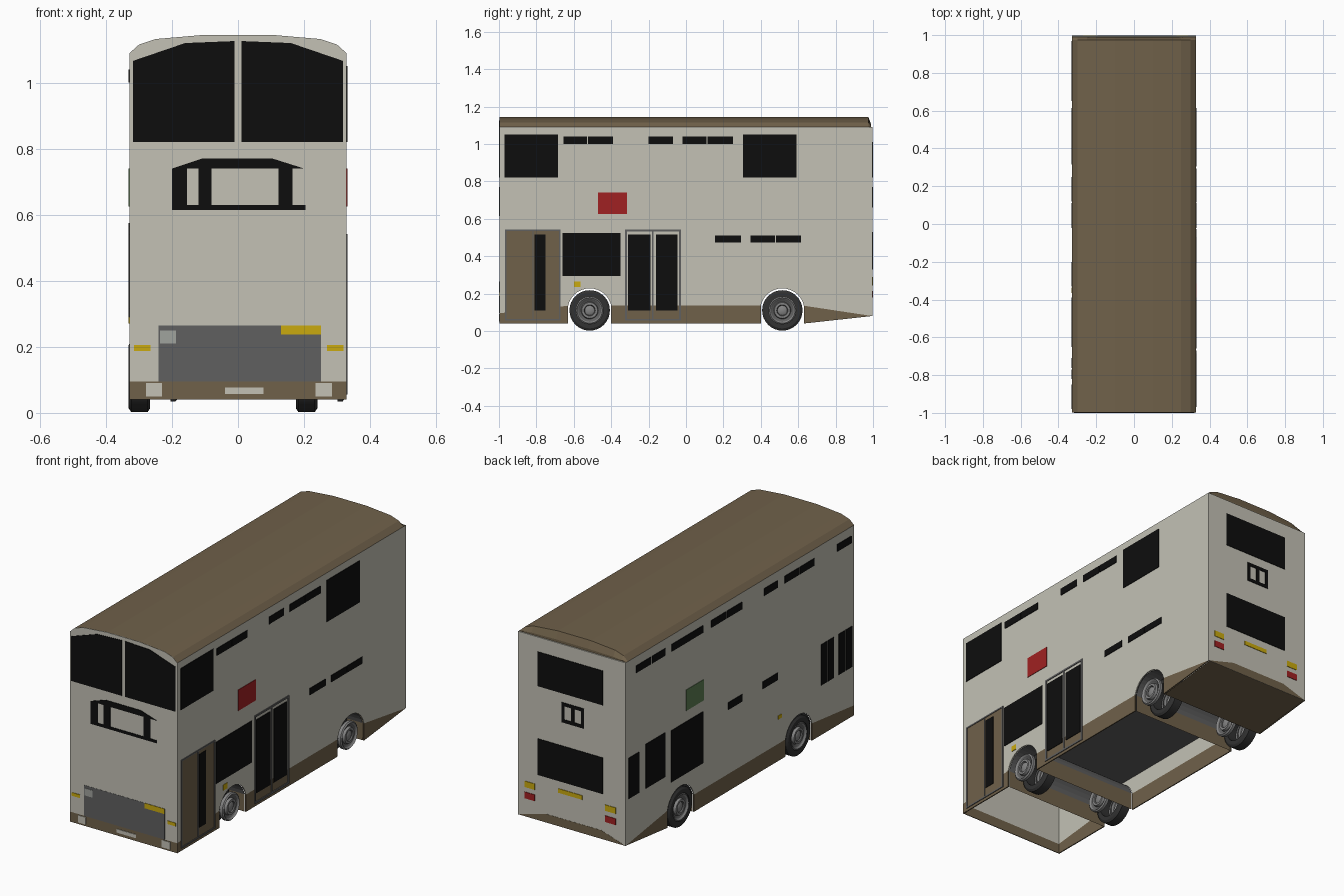
import bpy, bmesh, math

if "Cube" in bpy.data.objects:
    bpy.data.objects.remove(bpy.data.objects["Cube"])


def material(name, rgb):
    m = bpy.data.materials.new(name)
    lin = [(c / 255 / 12.92 if c < 11 else ((c / 255 + 0.055) / 1.055) ** 2.4) for c in rgb]
    m.diffuse_color = (*lin, 1)
    m.use_nodes = True
    m.node_tree.nodes["Principled BSDF"].inputs["Base Color"].default_value = m.diffuse_color
    return m


CREAM = material("cream", (195, 193, 181))
BROWN = material("brown", (112, 97, 74))
BLACK = material("black", (13, 13, 13))
GREY = material("panel grey", (96, 96, 96))
PALE = material("pale grey", (160, 163, 158))
YELLOW = material("yellow", (202, 170, 15))
RED = material("red", (160, 33, 34))
GREEN = material("green", (92, 124, 82))
TYRE = material("tyre", (50, 50, 50))
HUB = material("hub grey", (132, 132, 132))

W = 0.328          # half width of the body
ARCH_R = 0.118     # wheel arch radius
AXLES = (-0.515, 0.515)
AXLE_Z = 0.11
SKIRT = 0.135


def finish(name, bm, mats, normals=True):
    if normals:
        bmesh.ops.recalc_face_normals(bm, faces=bm.faces)
    me = bpy.data.meshes.new(name)
    bm.to_mesh(me)
    bm.free()
    for m in mats:
        me.materials.append(m)
    ob = bpy.data.objects.new(name, me)
    bpy.context.collection.objects.link(ob)
    return ob


def rect(u0, u1, v0, v1):
    return [(u0, v0), (u1, v0), (u1, v1), (u0, v1)]


def frame(u0, u1, v0, v1, t=0.01):
    return [rect(u0, u0 + t, v0, v1), rect(u1 - t, u1, v0, v1),
            rect(u0 + t, u1 - t, v1 - t, v1), rect(u0 + t, u1 - t, v0, v0 + t)]


def plates(name, mat, side, polys, base, thick=0.003):
    """Flat outlines on one side of the bus, from distance base outward by thick."""
    sign = 1 if side[0] == "+" else -1
    bm = bmesh.new()
    for poly in polys:
        rings = []
        for d in (base, base + thick):
            rings.append([bm.verts.new((sign * d, u, v) if side[1] == "x" else (u, sign * d, v))
                          for u, v in poly])
        a, b = rings
        bm.faces.new(a)
        bm.faces.new(b[::-1])
        for i in range(len(a)):
            j = (i + 1) % len(a)
            bm.faces.new((a[i], b[i], b[j], a[j]))
    return finish(name, bm, [mat])


def sheet(name, mat, path):
    """Sheet following a (y, z) path across the full width."""
    bm = bmesh.new()
    rows = [[bm.verts.new((x, y, z)) for x in (-W + 0.008, W - 0.008)] for y, z in path]
    for p, q in zip(rows, rows[1:]):
        bm.faces.new((p[0], p[1], q[1], q[0]))
    return finish(name, bm, [mat])


# Side walls with wheel arches, and the brown skirts below
def arch(cy):
    a0 = math.asin((SKIRT - AXLE_Z) / ARCH_R)
    return [(cy - ARCH_R * math.cos(a), AXLE_Z + ARCH_R * math.sin(a))
            for a in [a0 + (math.pi - 2 * a0) * i / 14 for i in range(15)]]


f0, f1 = arch(AXLES[0])[0][0], arch(AXLES[0])[-1][0]
r0, r1 = arch(AXLES[1])[0][0], arch(AXLES[1])[-1][0]
wall = [(-0.997, 0.095)] + arch(AXLES[0]) + arch(AXLES[1]) + [(0.996, 0.08), (0.996, 1.0), (0.99, 1.09), (-0.997, 1.09)]
skirts = [[(-0.997, 0.04), (f0, 0.04), (f0, SKIRT), (-0.997, 0.095)],
          rect(f1, r0, 0.04, SKIRT),
          [(r1, 0.04), (0.996, 0.08), (r1, SKIRT)]]
for label, side in (("right", "+x"), ("left", "-x")):
    plates(label + "_wall", CREAM, side, [wall], W - 0.006, 0.006)
    plates(label + "_skirt", BROWN, side, skirts, W - 0.006, 0.006)

# Roof: arched section with a sloping rear end
half = [(W, 1.09), (0.30, 1.115), (0.25, 1.132), (0.10, 1.145)]
crown = half + [(-x, z) for x, z in half[::-1]]
bm = bmesh.new()
rings = [[bm.verts.new((x, y, 1.09 + (z - 1.09) * k)) for x, z in crown]
         for y, k in ((-0.997, 1), (0.975, 1), (0.99, 0.25))]
for a, b in zip(rings, rings[1:]):
    for i in range(len(a)):
        j = (i + 1) % len(a)
        bm.faces.new((a[i], a[j], b[j], b[i]))
bm.faces.new(rings[0])
bm.faces.new(rings[-1])
finish("roof", bm, [BROWN])

# Front and rear walls
plates("front_wall", CREAM, "-y", [[(-W, 0.095), (W, 0.095)] + crown], 0.994, 0.004)
plates("front_skirt", BROWN, "-y", [rect(-W, W, 0.04, 0.095)], 0.994, 0.004)
plates("rear_wall", CREAM, "+y", [rect(-W, W, 0.08, 1.09)], 0.988, 0.008)
plates("rear_skirt", BROWN, "+y", [[(W, 0.08), (0.16, 0.127), (-0.18, 0.127), (-W, 0.08)]], 0.996, 0.001)

# Underside: wheel tunnels, bulkheads, floor, sloping tail
for label, cy in (("front", AXLES[0]), ("rear", AXLES[1])):
    arc = arch(cy)
    sheet(label + "_wheel_tunnel", GREY, arc)
    for tag, p in (("fore", arc[0]), ("aft", arc[-1])):
        sheet(label + "_bulkhead_" + tag, BROWN, [(p[0], 0.04), (p[0], SKIRT)])
sheet("floor_underside", GREY, [(f1 - 0.09, 0.23), (r0 + 0.09, 0.23)])
sheet("tail_underside", BROWN, [(r1, 0.04), (0.994, 0.08)])

# Front details
pane = [(0.01, 0.82), (0.318, 0.82), (0.318, 1.066), (0.16, 1.12), (0.01, 1.126)]
plates("windscreen_upper", BLACK, "-y", [pane, [(-x, z) for x, z in pane[::-1]]], 0.998)
plates("display_frame", BLACK, "-y",
       [[(-0.2, 0.74), (0.2, 0.74), (0.105, 0.77), (-0.11, 0.77)],
        rect(-0.2, 0.205, 0.615, 0.63), rect(-0.2, -0.155, 0.63, 0.74),
        rect(-0.12, -0.08, 0.63, 0.74), rect(0.123, 0.165, 0.63, 0.74)], 0.998)
plates("front_grey_panel", GREY, "-y", [rect(-0.24, 0.252, 0.095, 0.265)], 0.998, 0.001)
plates("front_badge_plate", PALE, "-y", [rect(-0.236, -0.188, 0.21, 0.25)], 0.999, 0.002)
plates("front_yellow_marks", YELLOW, "-y",
       [rect(0.13, 0.252, 0.237, 0.265), rect(-0.315, -0.265, 0.187, 0.205),
        rect(0.27, 0.32, 0.187, 0.205)], 0.998)
plates("headlamps_and_plate", CREAM, "-y",
       [rect(-0.278, -0.23, 0.05, 0.09), rect(0.235, 0.285, 0.05, 0.09),
        rect(-0.04, 0.077, 0.057, 0.077)], 0.998)

# Rear details
plates("rear_windows", BLACK, "+y",
       [rect(-0.19, 0.207, 0.82, 1.01), rect(-0.19, 0.207, 0.33, 0.53)], 0.996)
plates("rear_display", BLACK, "+y",
       frame(-0.075, 0.062, 0.66, 0.77, 0.018) + [rect(-0.016, 0.004, 0.678, 0.752)], 0.996)
plates("rear_yellow_lamps", YELLOW, "+y",
       [rect(0.225, 0.287, 0.242, 0.275), rect(-0.27, -0.205, 0.242, 0.275),
        rect(-0.065, 0.083, 0.265, 0.288)], 0.996)
plates("rear_red_lamps", RED, "+y",
       [rect(0.225, 0.287, 0.18, 0.215), rect(-0.27, -0.205, 0.18, 0.215)], 0.996)

# Right side: windows, doors, panels
plates("right_windows", BLACK, "+x",
       [rect(-0.97, -0.685, 0.82, 1.05), rect(0.305, 0.592, 0.82, 1.05), rect(-0.66, -0.35, 0.295, 0.525)]
       + [rect(a, b, 1.0, 1.04) for a, b in ((-0.655, -0.528), (-0.523, -0.39), (-0.2, -0.07),
                                             (-0.02, 0.11), (0.115, 0.25))]
       + [rect(a, b, 0.473, 0.51) for a, b in ((0.155, 0.295), (0.345, 0.475), (0.48, 0.615))], W)
plates("front_door", BROWN, "+x", [rect(-0.965, -0.672, 0.055, 0.54)], W, 0.001)
plates("door_frames", GREY, "+x",
       frame(-0.967, -0.67, 0.055, 0.542, 0.008) + [rect(-0.822, -0.816, 0.063, 0.534)]
       + frame(-0.325, -0.027, 0.055, 0.542) + [rect(-0.182, -0.174, 0.065, 0.532)], W, 0.004)
plates("door_glass", BLACK, "+x",
       [rect(-0.81, -0.75, 0.11, 0.515), rect(-0.31, -0.19, 0.11, 0.515),
        rect(-0.16, -0.045, 0.11, 0.515)], W)
plates("red_panel", RED, "+x", [rect(-0.47, -0.315, 0.625, 0.74)], W)
plates("right_marker", YELLOW, "+x", [rect(-0.6, -0.565, 0.235, 0.265)], W)

# Left side: windows, panel, marker
plates("left_windows", BLACK, "-x",
       [rect(a, b, 1.0, 1.04) for a, b in ((0.78, 0.905), (0.65, 0.765), (0.32, 0.595), (0.12, 0.25),
                                           (-0.02, 0.11), (-0.33, -0.21), (-0.515, -0.39),
                                           (-0.65, -0.52), (-0.975, -0.85))]
       + [rect(a, b, 0.49, 0.53) for a, b in ((-0.02, 0.1), (-0.33, -0.2))]
       + [rect(a, b, 0.315, 0.54) for a, b in ((-0.762, -0.71), (-0.82, -0.77),
                                               (-0.915, -0.86), (-0.98, -0.925))]
       + [rect(0.88, 0.97, 0.33, 0.555), rect(0.65, 0.82, 0.33, 0.575), rect(0.32, 0.60, 0.28, 0.565)], W)
plates("green_panel", GREEN, "-x", [rect(0.315, 0.47, 0.625, 0.74)], W)
plates("left_marker", YELLOW, "-x", [rect(-0.365, -0.335, 0.27, 0.29)], W)


# Wheels: tyre ring with an inner hub, and a separate rim on the +x side
def lathe(name, x0, cy, profile, mats, bands=None, closed=False, seg=32):
    bm = bmesh.new()
    rows = [[bm.verts.new((x0 + dx, cy + r * math.sin(2 * math.pi * i / seg),
                           AXLE_Z + r * math.cos(2 * math.pi * i / seg))) for i in range(seg)]
            for dx, r in profile]
    pairs = list(zip(rows, rows[1:])) + ([(rows[-1], rows[0])] if closed else [])
    for n, (a, b) in enumerate(pairs):
        for i in range(seg):
            j = (i + 1) % seg
            bm.faces.new((a[i], a[j], b[j], b[i])).material_index = bands[n] if bands else 0
    if not closed:
        bm.faces.new(rows[-1])
    ob = finish(name, bm, mats)
    for p in ob.data.polygons:
        p.use_smooth = True
    bpy.context.view_layer.objects.active = ob
    ob.select_set(True)
    bpy.ops.object.shade_smooth_by_angle(angle=math.radians(30))
    ob.select_set(False)


tyre = [(0, 0.074), (0, 0.096), (0.008, 0.108), (0.057, 0.108), (0.065, 0.096), (0.065, 0.074)]
rim = [(0.126, 0.075), (0.142, 0.075), (0.148, 0.068), (0.140, 0.061), (0.134, 0.046),
       (0.147, 0.042), (0.147, 0.030), (0.140, 0.026), (0.146, 0.014)]
rim_bands = [0, 0, 0, 1, 0, 0, 1, 0]
for end, cy in (("front", AXLES[0]), ("rear", AXLES[1])):
    for label, x0 in (("right", 0.175), ("left", -0.331)):
        tag = f"{end}_{label}"
        lathe(tag + "_tyre", x0, cy, tyre, [TYRE], closed=True)
        lathe(tag + "_rim", x0, cy, rim, [HUB, GREY], rim_bands)
        lathe(tag + "_hub", x0, cy, [(0.149 - dx, r) for dx, r in rim], [HUB, GREY], rim_bands)
